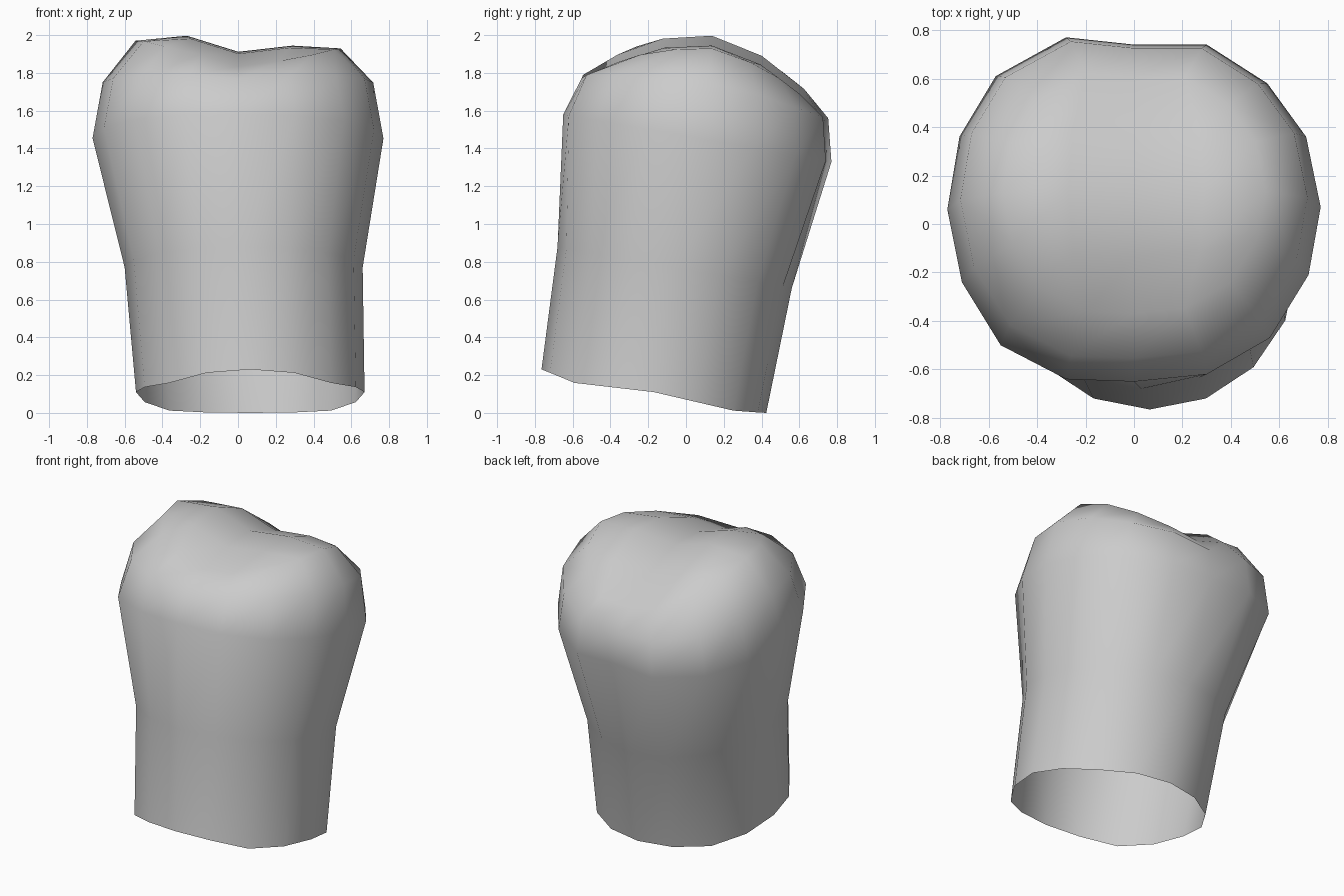
import bpy, bmesh, math

if "Cube" in bpy.data.objects:
    bpy.data.objects.remove(bpy.data.objects["Cube"])

N = 16


def interp(table, t):
    """Piecewise linear lookup in a list of (position, value)."""
    if t <= table[0][0]:
        return table[0][1]
    for (a, va), (b, vb) in zip(table, table[1:]):
        if t <= b:
            return va + (vb - va) * (t - a) / (b - a)
    return table[-1][1]


def ellipse(cx, cy, rx, ry, heights):
    pts = []
    for k in range(N):
        a = 2 * math.pi * k / N
        y = cy + ry * math.sin(a)
        pts.append((cx + rx * math.cos(a), y, interp(heights, y)))
    return pts


# widest outline of the crown, counter-clockwise from +x
outline = [(.77, .07), (.71, .36), (.55, .58), (.30, .74), (0, .74), (-.28, .77),
           (-.57, .61), (-.72, .36), (-.77, .06), (-.71, -.24), (-.55, -.5),
           (-.28, -.64), (0, -.65), (.3, -.62), (.56, -.47), (.72, -.21)]

# heights of the two-lobed top across x, and its fall-off along y
lobes = [(-.55, 1.97), (-.28, 2.0), (.01, 1.91), (.29, 1.945), (.54, 1.93)]
falloff = [(-.37, -.08), (-.13, -.01), (.15, 0), (.4, -.1), (.62, -.26)]


def top_z(x, y):
    return interp(lobes, x) + interp(falloff, y)


# side rings from the open bottom to the shoulder
bottom = ellipse(.065, -.17, .605, .595,
                 [(-.76, .23), (-.6, .16), (-.17, .11), (.26, 0.01), (.42, 0)])
waist = ellipse(.03, -.06, .63, .62, [(-.68, .88), (.56, .66)])
widest = [(x, y, 1.465 - .177 * y) for x, y in outline]
shoulder_z = [(-.55, 1.79), (.06, 1.76), (.4, 1.68), (.74, 1.56)]
shoulder = []
for x, y in outline:
    sy = .095 + .92 * (y - .055)
    shoulder.append((x * .93, sy, interp(shoulder_z, sy) - .02 * max(0, 1 - abs(x) / .25)))
rim = []
for x, y in outline:
    rx, ry = x * .705, .125 + .7 * (y - .055)
    rim.append((rx, ry, top_z(rx, ry)))

bm = bmesh.new()
rings = [[bm.verts.new(p) for p in ring] for ring in (bottom, waist, widest, shoulder, rim)]
for lo, hi in zip(rings, rings[1:]):
    for k in range(N):
        j = (k + 1) % N
        bm.faces.new((lo[k], lo[j], hi[j], hi[k]))

# top cap: 4 x 4 patch filling the rim
cap = {}
for i in range(5):
    cap[i, 0] = rings[-1][10 + i]
    cap[i, 4] = rings[-1][6 - i]
    cap[0, i] = rings[-1][10 - i]
    cap[4, i] = rings[-1][(14 + i) % N]
for i in range(1, 4):
    for j in range(1, 4):
        u, v = i / 4, j / 4
        p = (cap[0, j].co * (1 - u) + cap[4, j].co * u
             + cap[i, 0].co * (1 - v) + cap[i, 4].co * v
             - cap[0, 0].co * (1 - u) * (1 - v) - cap[4, 0].co * u * (1 - v)
             - cap[0, 4].co * (1 - u) * v - cap[4, 4].co * u * v)
        cap[i, j] = bm.verts.new((p.x, p.y, top_z(p.x, p.y)))
for i in range(4):
    for j in range(4):
        bm.faces.new((cap[i, j], cap[i + 1, j], cap[i + 1, j + 1], cap[i, j + 1]))

for f in bm.faces:
    f.smooth = True
mesh = bpy.data.meshes.new("lobed_stump")
bm.to_mesh(mesh)
bm.free()
obj = bpy.data.objects.new("lobed_stump", mesh)
bpy.context.collection.objects.link(obj)
